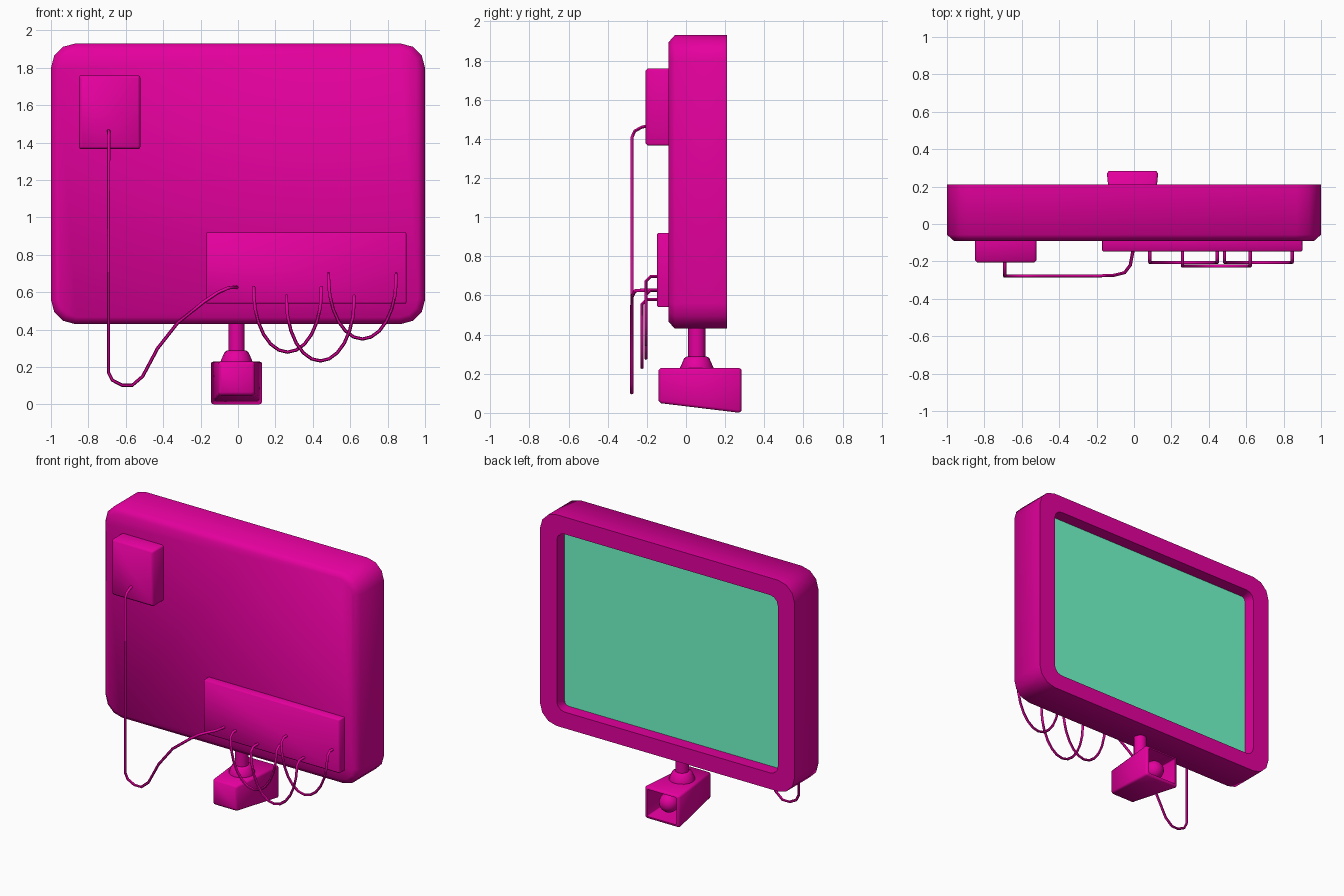
import bpy, bmesh, math
from mathutils import Vector

if "Cube" in bpy.data.objects:
    bpy.data.objects.remove(bpy.data.objects["Cube"])


def material(name, color):
    m = bpy.data.materials.new(name)
    m.diffuse_color = (*color, 1)
    m.use_nodes = True
    m.node_tree.nodes["Principled BSDF"].inputs["Base Color"].default_value = m.diffuse_color
    return m


PINK = material("magenta_plastic", (0.78, 0.0, 0.34))
GREEN = material("green_glass", (0.17, 0.98, 0.6))


def finish(obj, mat=PINK, angle=35):
    obj.data.materials.append(mat)
    bpy.ops.object.select_all(action='DESELECT')
    obj.select_set(True)
    bpy.context.view_layer.objects.active = obj
    bpy.ops.object.shade_smooth_by_angle(angle=math.radians(angle))
    return obj


def rounded_rect(x0, x1, z0, z1, y, r, seg):
    pts = []
    corners = ((x1 - r, z1 - r), (x0 + r, z1 - r), (x0 + r, z0 + r), (x1 - r, z0 + r))
    for q, (cx, cz) in enumerate(corners):
        for i in range(seg + 1):
            a = math.pi / 2 * (q + i / seg)
            pts.append(Vector((cx + r * math.cos(a), y, cz + r * math.sin(a))))
    return pts


def loft(name, rings, seg=3, angle=60, cap_end=True):
    """Skin through rounded rectangles (x0, x1, z0, z1, y, radius), first ring capped."""
    bm = bmesh.new()
    loops = [[bm.verts.new(p) for p in rounded_rect(*r, seg)] for r in rings]
    for a, b in zip(loops, loops[1:]):
        for i in range(len(a)):
            j = (i + 1) % len(a)
            bm.faces.new((a[j], a[i], b[i], b[j]))
    bm.faces.new(loops[0])
    if cap_end:
        bm.faces.new(loops[-1][::-1])
    me = bpy.data.meshes.new(name)
    bm.to_mesh(me)
    bm.free()
    obj = bpy.data.objects.new(name, me)
    bpy.context.collection.objects.link(obj)
    return finish(obj, PINK, angle)


def inset(d, y, r):
    return (-1 + d, 1 - d, 0.43 + d, 1.93 - d, y, r)


def box(name, x0, x1, z0, z1, y0, bevel):
    b = bevel
    return loft(name, [(x0 + b, x1 - b, z0 + b, z1 - b, y0, b * 0.5),
                       (x0, x1, z0, z1, y0 + b, b),
                       (x0, x1, z0, z1, -0.085, b)], seg=2)


def cable(name, points, radius=0.009):
    cu = bpy.data.curves.new(name, 'CURVE')
    cu.dimensions = '3D'
    cu.bevel_depth = radius
    cu.bevel_resolution = 1
    cu.use_fill_caps = True
    sp = cu.splines.new('POLY')
    sp.points.add(len(points) - 1)
    for p, co in zip(sp.points, points):
        p.co = (*co, 1)
    obj = bpy.data.objects.new(name, cu)
    bpy.context.collection.objects.link(obj)
    bpy.ops.object.select_all(action='DESELECT')
    obj.select_set(True)
    bpy.context.view_layer.objects.active = obj
    bpy.ops.object.convert(target='MESH')
    return finish(bpy.context.object, angle=60)


# Panel casing with a chamfered rear edge and a recessed screen opening
OPEN_X, OPEN_Z0, OPEN_Z1, SCREEN_Y = 0.868, 0.545, 1.808, 0.122
loft("panel_casing", [inset(0.037, -0.09, 0.10), inset(0, -0.057, 0.13), inset(0, 0.21, 0.13),
                      (-OPEN_X, OPEN_X, OPEN_Z0, OPEN_Z1, 0.21, 0.06),
                      (-OPEN_X, OPEN_X, OPEN_Z0, OPEN_Z1, SCREEN_Y, 0.03)], cap_end=False)

# Screen, facing +y
bpy.ops.mesh.primitive_plane_add(size=1, location=(0, SCREEN_Y, (OPEN_Z0 + OPEN_Z1) / 2),
                                 rotation=(-math.pi / 2, 0, 0))
screen = bpy.context.object
screen.name = "screen"
screen.scale = (2 * OPEN_X, OPEN_Z1 - OPEN_Z0, 1)
finish(screen, GREEN)

# Boxes on the -y side
box("power_box", -0.85, -0.522, 1.365, 1.76, -0.207, 0.012)
box("connector_box", -0.17, 0.9, 0.54, 0.92, -0.147, 0.006)

# Long cable joining both boxes
cable("long_cable", [(-0.692, -0.20, 1.465), (-0.692, -0.225, 1.46), (-0.692, -0.262, 1.44),
                     (-0.692, -0.277, 1.405), (-0.692, -0.277, 0.17), (-0.672, -0.277, 0.13),
                     (-0.62, -0.277, 0.103), (-0.565, -0.277, 0.103), (-0.51, -0.277, 0.15),
                     (-0.43, -0.277, 0.30), (-0.32, -0.277, 0.44), (-0.18, -0.277, 0.55),
                     (-0.11, -0.275, 0.597), (-0.05, -0.26, 0.624), (-0.02, -0.22, 0.627),
                     (-0.005, -0.14, 0.627)])

# Hanging loops below the connector box
for k, (cx, top, y) in enumerate(((0.265, 0.627, -0.205), (0.44, 0.58, -0.225), (0.665, 0.697, -0.205))):
    n = 12
    arc = [(cx - 0.181 * math.cos(math.pi * i / n), y,
            top - 0.025 - 0.322 * math.sin(math.pi * i / n)) for i in range(n + 1)]
    ends = [[(cx + s * 0.181, -0.14, top), (cx + s * 0.181, y + 0.025, top)] for s in (-1, 1)]
    cable(f"cable_loop_{k + 1}", ends[0] + arc + ends[1][::-1])

# Neck post and flared collar
bpy.ops.mesh.primitive_cylinder_add(vertices=16, radius=0.044, depth=0.19, location=(-0.008, 0.055, 0.355))
bpy.context.object.name = "neck_post"
finish(bpy.context.object)
bm = bmesh.new()
profile = [(0.085, 0.22), (0.085, 0.232), (0.064, 0.28), (0.05, 0.289)]
verts = [bm.verts.new((r, 0, z)) for r, z in profile]
edges = [bm.edges.new(e) for e in zip(verts, verts[1:])]
bmesh.ops.spin(bm, geom=verts + edges, cent=(0, 0, 0), axis=(0, 0, 1), angle=math.tau, steps=16)
bmesh.ops.remove_doubles(bm, verts=bm.verts, dist=1e-4)
bmesh.ops.holes_fill(bm, edges=bm.edges, sides=0)
bmesh.ops.recalc_face_normals(bm, faces=bm.faces)
me = bpy.data.meshes.new("collar")
bm.to_mesh(me)
bm.free()
collar = bpy.data.objects.new("collar", me)
collar.location = (-0.008, 0.055, 0)
bpy.context.collection.objects.link(collar)
finish(collar)

# Tapered camera housing, open on the +y end
loft("camera_housing", [(-0.093, 0.078, 0.062, 0.218, -0.14, 0.008),
                        (-0.105, 0.09, 0.049, 0.23, -0.127, 0.014),
                        (-0.145, 0.129, 0.001, 0.23, 0.27, 0.014),
                        (-0.135, 0.119, 0.009, 0.222, 0.283, 0.01),
                        (-0.122, 0.106, 0.02, 0.212, 0.283, 0.006),
                        (-0.112, 0.096, 0.036, 0.207, 0.12, 0.006)], seg=2)

# Lens ball inside the housing
bpy.ops.mesh.primitive_uv_sphere_add(segments=20, ring_count=12, radius=0.066, location=(-0.008, 0.2, 0.118))
bpy.context.object.name = "lens_ball"
finish(bpy.context.object, angle=60)
